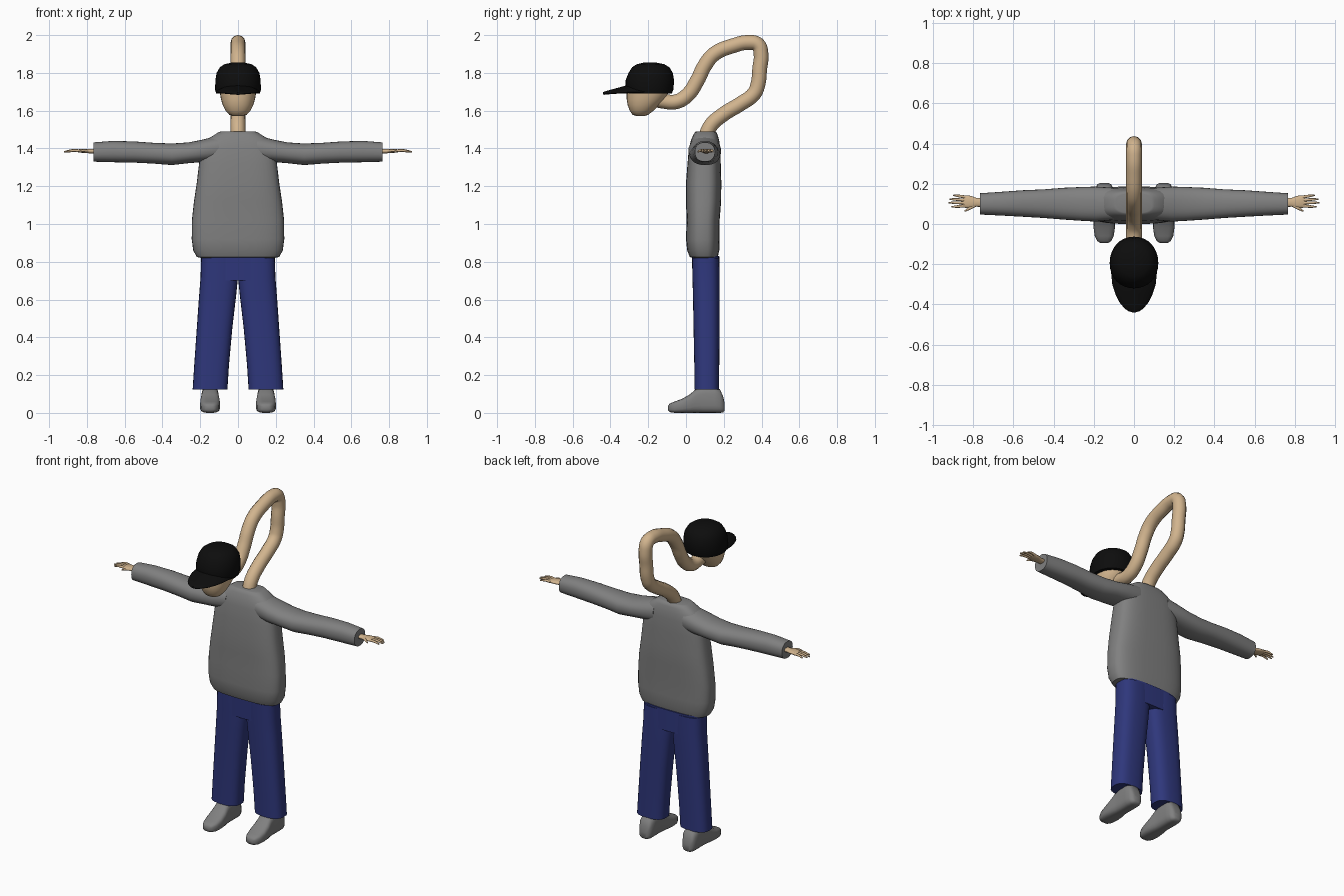
import bpy, bmesh, math
from mathutils import Vector


def material(name, rgb):
    m = bpy.data.materials.new(name)
    m.diffuse_color = (*rgb, 1)
    return m


GREY = material("grey cloth", (0.216, 0.216, 0.216))
NAVY = material("navy denim", (0.028, 0.038, 0.20))
SKIN = material("tan skin", (0.64, 0.456, 0.27))
BLACK = material("black cap", (0.004, 0.004, 0.004))


def finish(ob, mat, angle=50):
    ob.data.materials.clear()
    ob.data.materials.append(mat)
    bpy.ops.object.select_all(action='DESELECT')
    ob.select_set(True)
    bpy.context.view_layer.objects.active = ob
    bpy.ops.object.shade_smooth_by_angle(angle=math.radians(angle))


def loft(name, axis, rings, mat, power=2.0, n=28, bend=0.0):
    """Rings are (position, u min, u max, v min, v max); the section is a superellipse."""
    bm = bmesh.new()
    loops = []
    for p, u0, u1, v0, v1 in rings:
        loop = []
        for i in range(n):
            a = 2 * math.pi * i / n
            c, s = math.cos(a), math.sin(a)
            u = (u0 + u1) / 2 + (u1 - u0) / 2 * math.copysign(abs(c) ** (2 / power), c)
            v = (v0 + v1) / 2 + (v1 - v0) / 2 * math.copysign(abs(s) ** (2 / power), s)
            co = {'x': (p, u, v), 'y': (u, p, v), 'z': (u, v, p)}[axis]
            loop.append(bm.verts.new((co[0], co[1], co[2] - bend * co[0] ** 2)))
        loops.append(loop)
    for a, b in zip(loops, loops[1:]):
        for i in range(n):
            j = (i + 1) % n
            bm.faces.new((a[i], a[j], b[j], b[i]))
    bm.faces.new(loops[0])
    bm.faces.new(loops[-1])
    bmesh.ops.recalc_face_normals(bm, faces=bm.faces)
    me = bpy.data.meshes.new(name)
    bm.to_mesh(me)
    bm.free()
    ob = bpy.data.objects.new(name, me)
    bpy.context.collection.objects.link(ob)
    finish(ob, mat)
    return ob


def tube(name, points, radii, depth, mat):
    """Round tube through the points, with a radius factor at each."""
    cu = bpy.data.curves.new(name, 'CURVE')
    cu.dimensions = '3D'
    cu.bevel_depth, cu.bevel_resolution, cu.use_fill_caps = depth, 4, True
    cu.resolution_u = 6
    sp = cu.splines.new('BEZIER')
    sp.bezier_points.add(len(points) - 1)
    for bp, co, r in zip(sp.bezier_points, points, radii):
        bp.co, bp.radius = Vector(co), r
        bp.handle_left_type = bp.handle_right_type = 'AUTO'
    ob = bpy.data.objects.new(name, cu)
    bpy.context.collection.objects.link(ob)
    bpy.ops.object.select_all(action='DESELECT')
    ob.select_set(True)
    bpy.context.view_layer.objects.active = ob
    bpy.ops.object.convert(target='MESH')
    finish(bpy.context.view_layer.objects.active, mat)


def sided(s, a, b):
    return (a, b) if s > 0 else (-b, -a)


# Sweater body: z, half width, y front, y back
body = [(0.82, 0.19, 0.04, 0.15), (0.825, 0.218, 0.02, 0.168), (0.86, 0.237, 0.006, 0.176),
        (0.92, 0.245, 0.0, 0.178), (1.02, 0.244, 0.003, 0.178), (1.12, 0.233, 0.0, 0.186),
        (1.22, 0.218, 0.0, 0.187), (1.32, 0.206, 0.008, 0.184), (1.40, 0.196, 0.015, 0.182),
        (1.44, 0.175, 0.025, 0.176), (1.47, 0.128, 0.038, 0.168), (1.487, 0.102, 0.048, 0.16),
        (1.49, 0.09, 0.055, 0.152)]
loft("sweater_body", 'z', [(z, -w, w, f, b) for z, w, f, b in body], GREY, 3.0, 40)

# Trouser hips
loft("trouser_hips", 'z', [(0.70, -0.198, 0.198, 0.035, 0.178), (0.83, -0.193, 0.193, 0.032, 0.176)],
     NAVY, 3.0, 40)

for s, side in ((1, "left"), (-1, "right")):
    # Sleeve: x, y range, z range
    sleeve = [(0.10, 0.02, 0.18, 1.33, 1.47), (0.19, 0.012, 0.186, 1.328, 1.446),
              (0.26, 0.016, 0.184, 1.322, 1.432), (0.35, 0.022, 0.18, 1.312, 1.426),
              (0.45, 0.03, 0.172, 1.32, 1.43), (0.55, 0.036, 0.168, 1.325, 1.437),
              (0.66, 0.042, 0.16, 1.327, 1.44), (0.765, 0.047, 0.153, 1.33, 1.432)]
    loft(side + "_sleeve", 'x', [(s * x, *r) for x, *r in sleeve], GREY, 2.3)

    # Palm and wrist
    palm = [(0.75, 0.085, 0.128, 1.373, 1.398), (0.785, 0.086, 0.13, 1.374, 1.397),
            (0.81, 0.078, 0.14, 1.376, 1.398), (0.84, 0.08, 0.143, 1.378, 1.396),
            (0.85, 0.086, 0.138, 1.381, 1.393)]
    loft(side + "_palm", 'x', [(s * x, *r) for x, *r in palm], SKIN, 2.2, 16)

    # Fingers and thumb: root x, y then tip x, y
    for i, (x0, y0, x1, y1) in enumerate([(0.835, 0.09, 0.908, 0.085), (0.838, 0.105, 0.921, 0.106),
                                          (0.838, 0.119, 0.917, 0.124), (0.835, 0.134, 0.898, 0.143),
                                          (0.795, 0.09, 0.842, 0.064)]):
        mid = (s * (x0 + x1) / 2, (y0 + y1) / 2, 1.389)
        name = f"{side}_finger_{i + 1}" if i < 4 else side + "_thumb"
        tube(name, [(s * x0, y0, 1.387), mid, (s * x1, y1, 1.382)], (1, 0.9, 0.5), 0.0078, SKIN)

    # Trouser leg: z, inner x, outer x, y front, y back
    leg = [(0.125, 0.056, 0.24, 0.045, 0.176), (0.25, 0.048, 0.232, 0.044, 0.176),
           (0.45, 0.03, 0.218, 0.04, 0.178), (0.62, 0.01, 0.206, 0.037, 0.178),
           (0.72, 0.0, 0.198, 0.034, 0.178), (0.82, 0.0, 0.195, 0.032, 0.176)]
    loft(side + "_trouser_leg", 'z', [(z, *sided(s, a, b), f, k) for z, a, b, f, k in leg], NAVY, 2.7)

    # Shoe: y, half width, z bottom, z top
    shoe = [(-0.094, 0.02, 0.014, 0.04), (-0.085, 0.034, 0.004, 0.05), (-0.06, 0.047, 0.0, 0.06),
            (-0.02, 0.053, 0.0, 0.075), (0.02, 0.052, 0.0, 0.098), (0.055, 0.047, 0.0, 0.128),
            (0.09, 0.045, 0.0, 0.14), (0.15, 0.046, 0.0, 0.14), (0.18, 0.043, 0.0, 0.125),
            (0.197, 0.034, 0.003, 0.085), (0.205, 0.02, 0.012, 0.05)]
    loft(side + "_shoe", 'y', [(y, s * 0.148 - w, s * 0.148 + w, a, b) for y, w, a, b in shoe],
         GREY, 3.2, 24)

# Long looping neck
path = [(0.10, 1.45), (0.13, 1.52), (0.20, 1.582), (0.29, 1.637), (0.36, 1.69), (0.381, 1.74),
        (0.39, 1.82), (0.397, 1.90), (0.38, 1.95), (0.33, 1.961), (0.25, 1.944), (0.15, 1.90),
        (0.10, 1.84), (0.06, 1.76), (0.01, 1.685), (-0.05, 1.648), (-0.12, 1.65), (-0.18, 1.665)]
tube("long_neck", [(0, y, z) for y, z in path], [1] * len(path), 0.039, SKIN)

# Head: z, half width, y front, y back
head = [(1.571, 0.025, -0.262, -0.22), (1.578, 0.046, -0.283, -0.2), (1.60, 0.066, -0.298, -0.172),
        (1.63, 0.081, -0.309, -0.142), (1.66, 0.09, -0.314, -0.112), (1.70, 0.097, -0.314, -0.09),
        (1.76, 0.097, -0.31, -0.085)]
loft("head", 'z', [(z, -w, w, f, b) for z, w, f, b in head], SKIN, 2.2)

# Cap crown: z, half width, y front, y back
crown = [(1.692, 0.116, -0.312, -0.075), (1.71, 0.121, -0.32, -0.067), (1.76, 0.12, -0.32, -0.063),
         (1.80, 0.113, -0.304, -0.07), (1.83, 0.096, -0.285, -0.088), (1.846, 0.072, -0.26, -0.115),
         (1.854, 0.035, -0.225, -0.155), (1.856, 0.01, -0.2, -0.18)]
loft("cap_crown", 'z', [(z, -w, w, f, b) for z, w, f, b in crown], BLACK, 2.1, 32)

# Cap brim, arched across: y, half width, z bottom, z top
brim = [(-0.22, 0.116, 1.698, 1.745), (-0.30, 0.108, 1.696, 1.738), (-0.35, 0.092, 1.693, 1.724),
        (-0.39, 0.072, 1.689, 1.713), (-0.42, 0.047, 1.685, 1.705), (-0.434, 0.026, 1.684, 1.70),
        (-0.439, 0.01, 1.686, 1.697)]
loft("cap_brim", 'y', [(y, -w, w, a, b) for y, w, a, b in brim], BLACK, 2.0, 24, bend=1.6)
